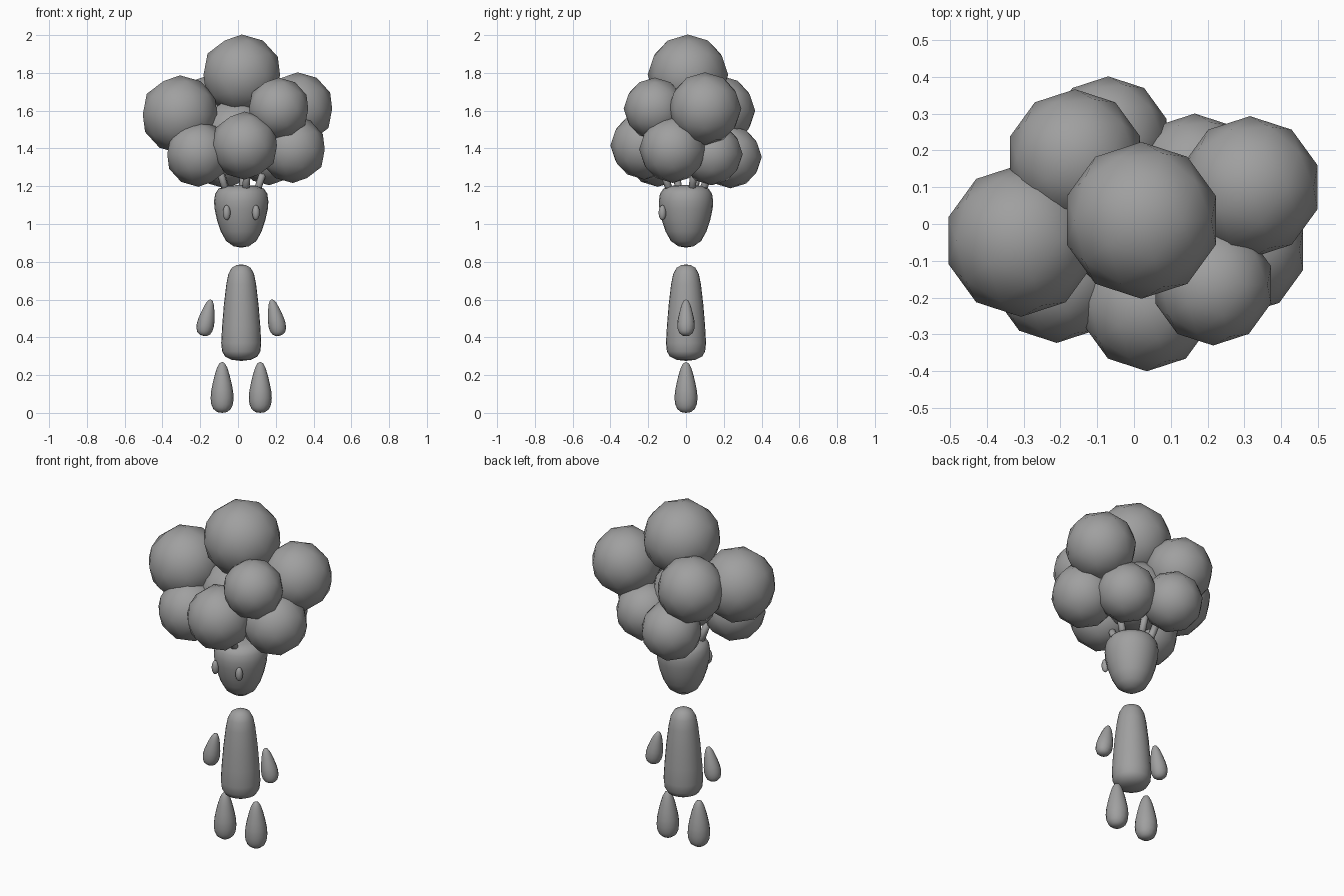
import bpy, bmesh, math
from mathutils import Vector

if "Cube" in bpy.data.objects:
    bpy.data.objects.remove(bpy.data.objects["Cube"])

grey = bpy.data.materials.new("plain grey")
grey.diffuse_color = (0.35, 0.35, 0.35, 1)
grey.use_nodes = True
grey.node_tree.nodes["Principled BSDF"].inputs["Base Color"].default_value = grey.diffuse_color
CX = 0.017  # centre line of the figure


def finish(bm, name, loc=(0, 0, 0), rot=(0, 0, 0), scale=(1, 1, 1)):
    bmesh.ops.recalc_face_normals(bm, faces=bm.faces)
    for f in bm.faces:
        f.smooth = True
    me = bpy.data.meshes.new(name)
    bm.to_mesh(me)
    bm.free()
    me.materials.append(grey)
    ob = bpy.data.objects.new(name, me)
    ob.location, ob.rotation_euler, ob.scale = loc, rot, scale
    bpy.context.collection.objects.link(ob)
    return ob


def puff(name, loc, r):
    bm = bmesh.new()
    bmesh.ops.create_icosphere(bm, subdivisions=2, radius=r)
    return finish(bm, name, loc)


def lathe(name, profile, segments=24, **place):
    """Spin (radius, height) points round z."""
    bm = bmesh.new()
    vs = [bm.verts.new((r, 0, z)) for r, z in profile]
    es = [bm.edges.new(p) for p in zip(vs, vs[1:])]
    bmesh.ops.spin(bm, geom=vs + es, cent=(0, 0, 0), axis=(0, 0, 1),
                   angle=math.tau, steps=segments)
    bmesh.ops.remove_doubles(bm, verts=bm.verts, dist=1e-5)
    return finish(bm, name, **place)


def strand(name, a, b, r):
    a, b = Vector(a), Vector(b)
    d = b - a
    bm = bmesh.new()
    bmesh.ops.create_cone(bm, cap_ends=True, segments=8, radius1=r, radius2=r,
                          depth=d.length)
    return finish(bm, name, (a + b) / 2, d.to_track_quat('Z', 'Y').to_euler())


# Cloud of hair puffs: x, y, z, radius
puffs = [
    (0.02, 0.01, 1.79, 0.213), (-0.307, -0.045, 1.58, 0.207),
    (0.315, 0.10, 1.61, 0.193), (0.215, -0.165, 1.61, 0.165),
    (0.035, -0.22, 1.415, 0.18), (-0.21, -0.15, 1.37, 0.173),
    (0.29, -0.07, 1.395, 0.178), (-0.16, 0.18, 1.60, 0.186),
    (-0.07, 0.235, 1.355, 0.166), (0.165, 0.135, 1.37, 0.165),
    (-0.01, 0.0, 1.47, 0.195),
]
for i, (x, y, z, r) in enumerate(puffs):
    puff(f"hair_puff_{i + 1}", (x, y, z), r)

# Strands joining head and hair
for i, deg in enumerate((20, 85, 150, 205, 285)):
    c, s = math.cos(math.radians(deg)), math.sin(math.radians(deg))
    strand(f"hair_strand_{i + 1}", (CX + 0.08 * c, 0.08 * s, 1.15),
           (CX + 0.14 * c, 0.14 * s, 1.32), 0.02)

# Head and eyes
lathe("head", [(0, .875), (.04, .882), (.08, .91), (.108, .96), (.128, 1.02),
               (.141, 1.08), (.144, 1.12), (.138, 1.16), (.12, 1.187),
               (.08, 1.202), (0, 1.207)], loc=(CX, 0, 0))
for side, x in (("left", -0.06), ("right", 0.095)):
    bm = bmesh.new()
    bmesh.ops.create_uvsphere(bm, u_segments=16, v_segments=10, radius=1)
    finish(bm, side + "_eye", (x, -0.125, 1.06), (0, 0, 0), (.02, .02, .04))

# Body
lathe("body", [(0, .275), (.05, .281), (.085, .298), (.101, .325), (.106, .37),
               (.101, .46), (.092, .57), (.079, .68), (.068, .735),
               (.05, .768), (.026, .782), (0, .786)], loc=(CX, 0, 0))

# Teardrop arms and legs
drop = [(0, 0), (.42, .015), (.76, .075), (.94, .17), (1, .29), (.95, .43),
        (.82, .58), (.65, .74), (.46, .88), (.25, .97), (0, 1)]
for side, s in (("left", -1), ("right", 1)):
    lathe(side + "_leg", drop, 16, loc=(CX + s * 0.101, 0, 0),
          scale=(.061, .061, .27))
    lathe(side + "_arm", drop, 16, loc=(CX + s * 0.202, 0, .408),
          rot=(0, -s * 0.21, 0), scale=(.046, .046, .197))
